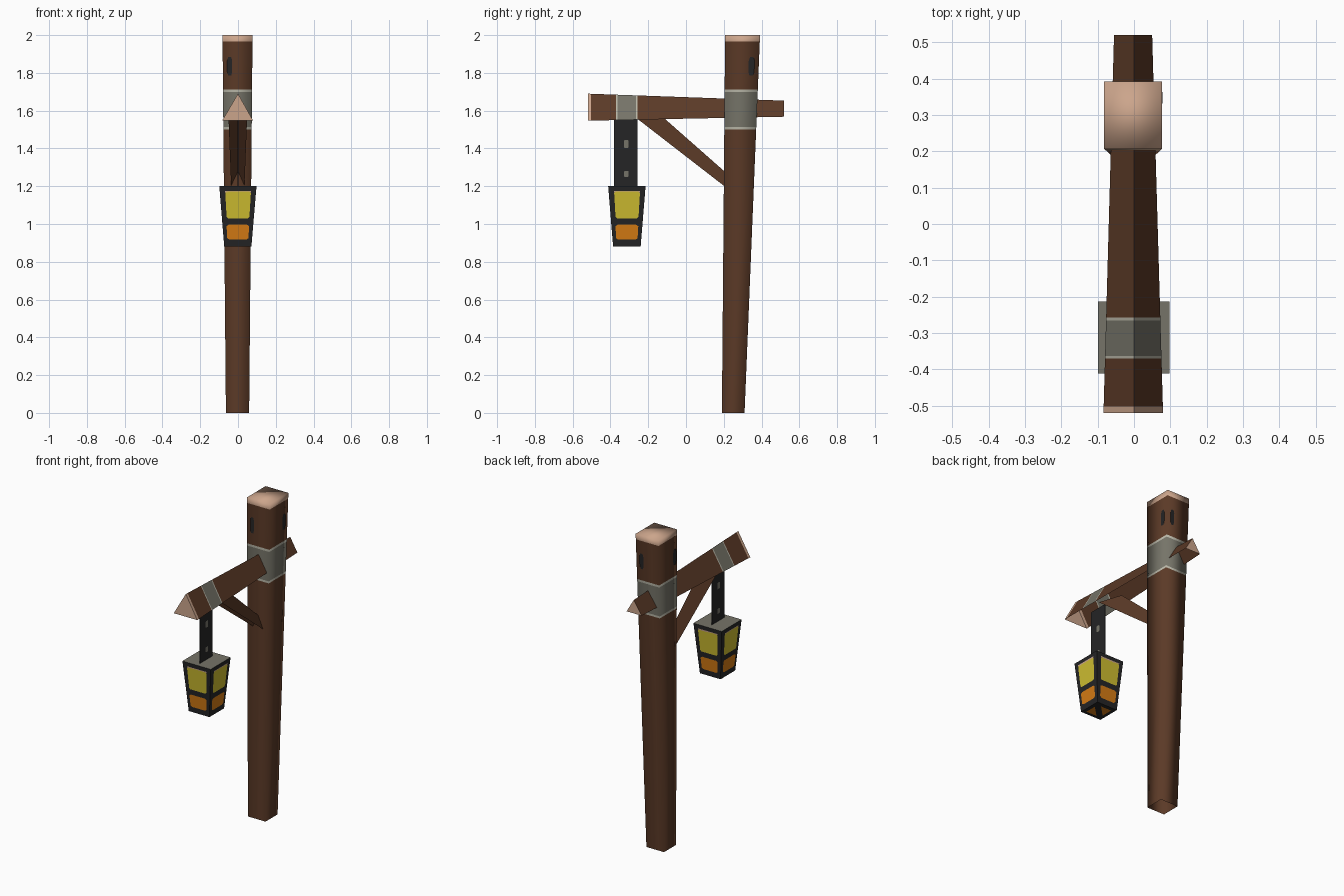
import bpy, bmesh
from mathutils import Vector

if "Cube" in bpy.data.objects:
    bpy.data.objects.remove(bpy.data.objects["Cube"])

COLOURS = {
    "bark_brown": (0.105, 0.042, 0.020), "cut_wood": (0.60, 0.375, 0.26),
    "band_grey": (0.18, 0.175, 0.14), "band_edge": (0.47, 0.46, 0.38),
    "iron_black": (0.018, 0.018, 0.019), "glow_yellow": (0.62, 0.51, 0.03),
    "glow_orange": (0.67, 0.20, 0.007),
}
NAMES = list(COLOURS)
MATS = []
for n, c in COLOURS.items():
    m = bpy.data.materials.new(n)
    m.diffuse_color = (*c, 1)
    m.use_nodes = True
    m.node_tree.nodes["Principled BSDF"].inputs["Base Color"].default_value = m.diffuse_color
    MATS.append(m)


def make(name, verts, faces, cols, outward=None, smooth=False):
    """Mesh object from faces; faces are turned away from the point 'outward'."""
    bm = bmesh.new()
    vs = [bm.verts.new(v) for v in verts]
    for f, c in zip(faces, cols):
        face = bm.faces.new([vs[i] for i in f])
        face.material_index = NAMES.index(c)
        face.smooth = smooth
        face.normal_update()
        if outward and face.normal.dot(face.calc_center_median() - outward) < 0:
            face.normal_flip()
    me = bpy.data.meshes.new(name)
    bm.to_mesh(me)
    bm.free()
    for m in MATS:
        me.materials.append(m)
    ob = bpy.data.objects.new(name, me)
    bpy.context.collection.objects.link(ob)
    return ob


def loft(name, start, end, stops, cols, caps=(None, None), closed=True, smooth=False):
    """Skin from section start to section end, cut at stops (0..1), one colour per piece."""
    n = len(start)
    A, B = [Vector(p) for p in start], [Vector(p) for p in end]
    verts = [a.lerp(b, t) for t in stops for a, b in zip(A, B)]
    faces, fc = [], []
    for s, c in enumerate(cols):
        for i in range(n if closed else n - 1):
            j = (i + 1) % n
            faces.append((s * n + i, s * n + j, (s + 1) * n + j, (s + 1) * n + i))
            fc.append(c)
    for cap, base in zip(caps, (0, (len(stops) - 1) * n)):
        if cap:
            faces.append(tuple(range(base, base + n)))
            fc.append(cap)
    # compare each face with the centre of the whole tube
    mid = sum(A + B, Vector()) / (2 * n)
    return make(name, verts, faces, fc, mid, smooth)


def plate(name, quad, u0, u1, v0, v1, col, bevel=0.0):
    """Thin painted panel lying just above a quad (bl, br, tr, tl seen from outside)."""
    a, b, c, d = [Vector(p) for p in quad]
    nrm = (b - a).cross(d - a).normalized() * 0.002
    k, h = bevel * (u1 - u0), bevel * (v1 - v0)
    uv = [(u0 + k, v0), (u1 - k, v0), (u1, v0 + h), (u1, v1 - h),
          (u1 - k, v1), (u0 + k, v1), (u0, v1 - h), (u0, v0 + h)]
    if not bevel:
        uv = [(u0, v0), (u1, v0), (u1, v1), (u0, v1)]
    pts = [a.lerp(b, u).lerp(d.lerp(c, u), v) + nrm for u, v in uv]
    return make(name, pts, [tuple(range(len(pts)))], [col])


def rect(x0, x1, y0, y1, z):
    return [(x0, y0, z), (x1, y0, z), (x1, y1, z), (x0, y1, z)]


def sides(lo, hi):
    return [(lo[i], lo[(i + 1) % 4], hi[(i + 1) % 4], hi[i]) for i in range(4)]


# Tapered square post with grey band and pale cut top
lo = rect(-0.064, 0.059, 0.19, 0.31, 0)
hi = rect(-0.082, 0.077, 0.207, 0.392, 2)
zs = [0, 1.5, 1.513, 1.698, 1.712, 1.965, 2]
loft("post", lo, hi, [z / 2 for z in zs],
     ["bark_brown", "band_edge", "band_grey", "band_edge", "bark_brown", "cut_wood"],
     (None, "cut_wood"), smooth=True)
# Dark knots, one on each face
for i, (q, u) in enumerate(zip(sides(lo, hi), (0.15, 0.70, 0.15, 0.78))):
    plate(f"post_knot_{i}", q, u, u + 0.17, 0.893, 0.942, "iron_black", 0.2)

# Tent-shaped crossbeam, open below
beam_f = [(-0.084, -0.52, 1.547), (0, -0.52, 1.69), (0.08, -0.52, 1.547)]
beam_b = [(-0.055, 0.52, 1.568), (0, 0.52, 1.653), (0.05, 0.52, 1.568)]
ys = [-0.52, -0.502, -0.37, -0.363, -0.266, -0.258, 0.52]
loft("crossbeam", beam_f, beam_b, [(y + 0.52) / 1.04 for y in ys],
     ["cut_wood", "bark_brown", "band_edge", "band_grey", "band_edge", "bark_brown"],
     ("cut_wood", "cut_wood"), closed=False)

# Diagonal brace, also tent-shaped
loft("brace", [(-0.05, -0.255, 1.555), (0, -0.11, 1.555), (0.048, -0.255, 1.555)],
     [(-0.036, 0.21, 1.195), (0, 0.21, 1.273), (0.034, 0.21, 1.195)],
     [0, 1], ["bark_brown"], closed=False)

# Flat hanging strap with two grey slots on each side
loft("strap", rect(-0.002, 0.002, -0.38, -0.256, 1.2),
     rect(-0.002, 0.002, -0.38, -0.256, 1.56), [0, 1], ["iron_black"],
     ("iron_black", "iron_black"))
for x, y0, y1, s in ((0.002, -0.38, -0.256, "right"), (-0.002, -0.256, -0.38, "left")):
    q = [(x, y0, 1.2), (x, y1, 1.2), (x, y1, 1.56), (x, y0, 1.56)]
    plate(f"strap_slot_low_{s}", q, 0.41, 0.62, 0.135, 0.225, "band_grey", 0.15)
    plate(f"strap_slot_high_{s}", q, 0.41, 0.62, 0.565, 0.68, "band_grey", 0.15)

# Lantern body, narrower at the bottom, grey lid
CY = -0.313
llo = rect(-0.073, 0.071, CY - 0.073, CY + 0.073, 0.882)
lhi = rect(-0.099, 0.098, CY - 0.099, CY + 0.099, 1.2)
loft("lantern", llo, lhi, [0, 1], ["iron_black"], ("iron_black", "band_grey"))
# Glowing panes on the four sides
for i, q in enumerate(sides(llo, lhi)):
    plate(f"pane_yellow_{i}", q, 0.15, 0.86, 0.465, 0.91, "glow_yellow", 0.06)
    plate(f"pane_rim_{i}", q, 0.15, 0.86, 0.90, 0.925, "cut_wood")
    plate(f"pane_orange_{i}", q, 0.13, 0.87, 0.11, 0.36, "glow_orange", 0.1)
# Two triangular panes underneath, split by a diagonal bar
for s in (1, -1):
    tri = [(s * 0.05, CY - s * 0.05, 0.88), (s * 0.05, CY + s * 0.025, 0.88),
           (-s * 0.025, CY - s * 0.05, 0.88)]
    make(f"pane_bottom_{s}", tri, [(0, 1, 2)], ["glow_orange"], Vector((0, CY, 1)))
